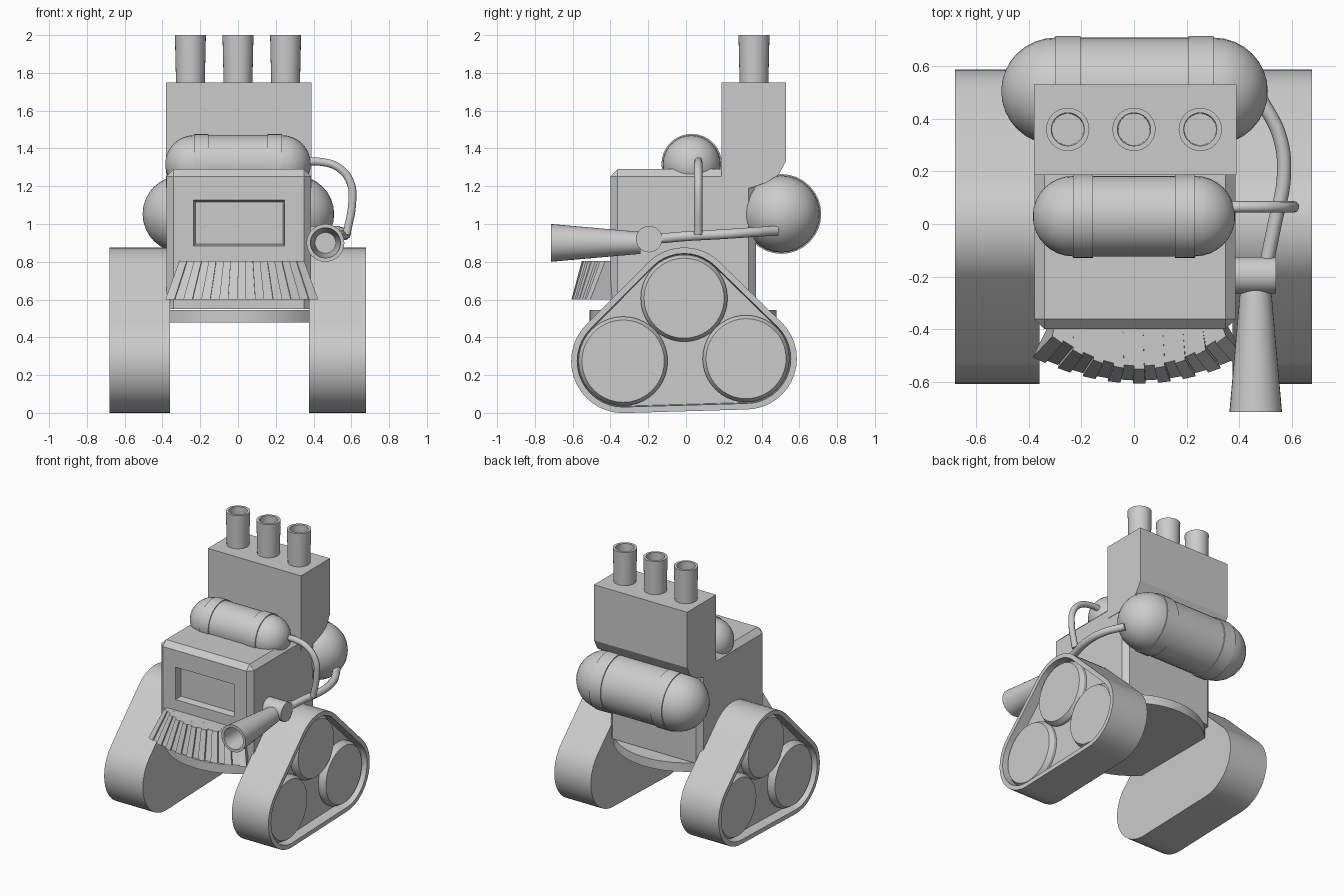
import bpy, bmesh, math
from mathutils import Vector
from mathutils.geometry import convex_hull_2d

if "Cube" in bpy.data.objects:
    bpy.data.objects.remove(bpy.data.objects["Cube"])


def finish(bm, name, angle=30):
    bmesh.ops.recalc_face_normals(bm, faces=bm.faces[:])
    me = bpy.data.meshes.new(name)
    bm.to_mesh(me)
    bm.free()
    ob = bpy.data.objects.new(name, me)
    bpy.context.collection.objects.link(ob)
    bpy.ops.object.select_all(action='DESELECT')
    ob.select_set(True)
    bpy.context.view_layer.objects.active = ob
    if angle:
        bpy.ops.object.shade_smooth_by_angle(angle=math.radians(angle))
    return ob


def lathe(name, profile, center, axis, n=32):
    """Revolve (radius, distance) pairs around an axis; open ends get capped."""
    a = Vector(axis).normalized()
    u = a.orthogonal().normalized()
    v = a.cross(u)
    bm = bmesh.new()
    rings = []
    for r, t in profile:
        c = Vector(center) + a * t
        if r < 1e-4:
            rings.append([bm.verts.new(c)])
        else:
            rings.append([bm.verts.new(c + r * (u * math.cos(k * math.tau / n) + v * math.sin(k * math.tau / n)))
                          for k in range(n)])
    for p, q in zip(rings, rings[1:]):
        for k in range(n):
            j = (k + 1) % n
            if len(p) == 1:
                bm.faces.new([p[0], q[j], q[k]])
            elif len(q) == 1:
                bm.faces.new([p[k], p[j], q[0]])
            else:
                bm.faces.new([p[k], p[j], q[j], q[k]])
    for ring in (rings[0], rings[-1]):
        if len(ring) > 1:
            bm.faces.new(ring)
    return finish(bm, name)


def loft(name, a, b, angle=30):
    """Solid between two outlines with equal point counts."""
    bm = bmesh.new()
    a = [bm.verts.new(p) for p in a]
    b = [bm.verts.new(p) for p in b]
    n = len(a)
    bm.faces.new(a)
    bm.faces.new(b)
    for k in range(n):
        j = (k + 1) % n
        bm.faces.new([a[k], a[j], b[j], b[k]])
    return finish(bm, name, angle)


def prism(name, outline, x0, x1, angle=30):
    """Extrude a (y, z) outline along x."""
    return loft(name, [(x0, y, z) for y, z in outline], [(x1, y, z) for y, z in outline], angle)


def pipe(name, pts, r):
    cu = bpy.data.curves.new(name, 'CURVE')
    cu.dimensions = '3D'
    cu.bevel_depth = r
    cu.bevel_resolution = 3
    cu.use_fill_caps = True
    cu.resolution_u = 8
    s = cu.splines.new('BEZIER')
    s.bezier_points.add(len(pts) - 1)
    for bp, p in zip(s.bezier_points, pts):
        bp.co = p
        bp.handle_left_type = bp.handle_right_type = 'AUTO'
    bpy.context.collection.objects.link(bpy.data.objects.new(name, cu))


def capsule(name, r, half, reach, band, center):
    """Gas tank along x with domed ends and two raised straps."""
    dome = [(r * math.cos(k * math.pi / 16), half + (reach - half) * math.sin(k * math.pi / 16)) for k in range(9)]
    prof = [(r, band), (r + 0.007, band), (r + 0.007, half)] + dome
    return lathe(name, [(q, -t) for q, t in reversed(prof)] + prof, center, (1, 0, 0))


# Body: chamfered box
bm = bmesh.new()
bmesh.ops.create_cube(bm, size=1)
for v in bm.verts:
    v.co = (0.004 + v.co.x * 0.765, -0.015 + v.co.y * 0.77, 0.92 + v.co.z * 0.74)
bmesh.ops.bevel(bm, geom=[e for e in bm.edges if max(w.co.z for w in e.verts) > 0.6],
                offset=0.038, segments=1, affect='EDGES')
body = finish(bm, "body", 0)

# Front window: tapered recess cut into the body
bm = bmesh.new()
bmesh.ops.create_cube(bm, size=1)
for v in bm.verts:
    d = 0.0 if v.co.y < 0 else 0.036
    v.co = (0.006 + v.co.x * (0.50 - d), -0.40 + v.co.y * 0.1, 1.005 + v.co.z * (0.26 - d))
cutter = finish(bm, "window_cutter", 0)
cutter.hide_render = True
mod = body.modifiers.new("window", 'BOOLEAN')
mod.operation = 'DIFFERENCE'
mod.solver = 'EXACT'
mod.object = cutter
bpy.context.view_layer.objects.active = body
bpy.ops.object.modifier_apply(modifier="window")
bpy.data.objects.remove(cutter)

# Turntable base: disc with its sides cut flat
R, a0 = 0.495, math.asin(0.37 / 0.495)
ring = [(R * math.sin(a0 * k / 8), -0.015 - R * math.cos(a0 * k / 8)) for k in range(-8, 9)]
ring += [(-x, -0.03 - y) for x, y in ring]
loft("base_plate", [(x + 0.007, y, 0.478) for x, y in ring], [(x + 0.007, y, 0.545) for x, y in ring])

# Caterpillar tracks: belt around three wheels, recessed on the outside
wheels = [(-0.01, 0.607, 0.23), (-0.333, 0.274, 0.236), (0.318, 0.287, 0.23)]
BELT = 0.039
pts = [Vector((y + (r + BELT) * math.cos(k * math.tau / 40), z + (r + BELT) * math.sin(k * math.tau / 40)))
       for y, z, r in wheels for k in range(40)]
outline = [pts[i] for i in convex_hull_2d(pts)]
for side, xi, xo in (("left", -0.36, -0.68), ("right", 0.375, 0.677)):
    sg = 1 if xo > 0 else -1
    track = prism(side + "_track", outline, xi, xo)
    bm = bmesh.new()
    bm.from_mesh(track.data)
    cap = [f for f in bm.faces if all(abs(v.co.x - xo) < 1e-4 for v in f.verts)]
    bmesh.ops.inset_region(bm, faces=cap, thickness=0.032, depth=0)
    bmesh.ops.inset_region(bm, faces=cap, thickness=0.005, depth=-0.075)
    bm.to_mesh(track.data)
    bm.free()
    for i, (y, z, r) in enumerate(wheels):
        lathe(f"{side}_wheel_{i + 1}", [(r, 0), (r, 0.05), (r - 0.018, 0.08)],
              (xo - sg * 0.105, y, z), (sg, 0, 0), 40)

# Front skirt: radiating slats, alternately proud
N = 17
for i in range(N):
    proud = 0.012 if i % 2 == 0 else 0.0
    a, b = [[(0.02 + 0.33 * s, -0.54 + 0.125 * s * s - proud, 0.805),
             (0.02 + 0.405 * s, -0.595 + 0.10 * s * s - proud, 0.60),
             (0.015 + 0.34 * s, -0.385, 0.60),
             (0.015 + 0.32 * s, -0.385, 0.805)] for s in (2 * i / N - 1, 2 * (i + 1) / N - 1)]
    loft(f"skirt_slat_{i + 1}", a, b, 0)

# Exhaust housing and stacks
prism("exhaust_housing", [(0.187, 1.75), (0.53, 1.75), (0.53, 1.335), (0.49, 1.26), (0.43, 1.222),
                          (0.34, 1.19), (0.187, 1.19)], -0.38, 0.389, 0)
for i, x in enumerate((-0.252, 0.0, 0.252)):
    lathe(f"exhaust_stack_{i + 1}", [(0.076, 0), (0.082, 0.26), (0.063, 0.26), (0.06, 0.08)],
          (x, 0.36, 1.74), (0, 0, 1))

# Gas tanks
capsule("rear_tank", 0.204, 0.30, 0.507, 0.205, (0.002, 0.505, 1.053))
capsule("top_tank", 0.153, 0.232, 0.385, 0.156, (0, 0.03, 1.317))

# Nozzle, swivel joint and hoses
lathe("nozzle", [(0.058, 0.0), (0.10, 0.475), (0.08, 0.475), (0.055, 0.15)], (0.463, -0.24, 0.90), (0, -1, 0))
lathe("swivel_joint", [(0.07, 0), (0.07, 0.155)], (0.385, -0.195, 0.92), (1, 0, 0), 24)
pipe("rear_hose", [(0.50, -0.17, 0.92), (0.535, 0.0, 0.935), (0.57, 0.18, 0.945),
                   (0.555, 0.33, 0.955), (0.48, 0.48, 0.965)], 0.027)
pipe("top_hose", [(0.36, 0.065, 1.33), (0.43, 0.065, 1.33), (0.53, 0.065, 1.30), (0.595, 0.065, 1.22),
                  (0.605, 0.065, 1.12), (0.575, 0.065, 0.945)], 0.022)
